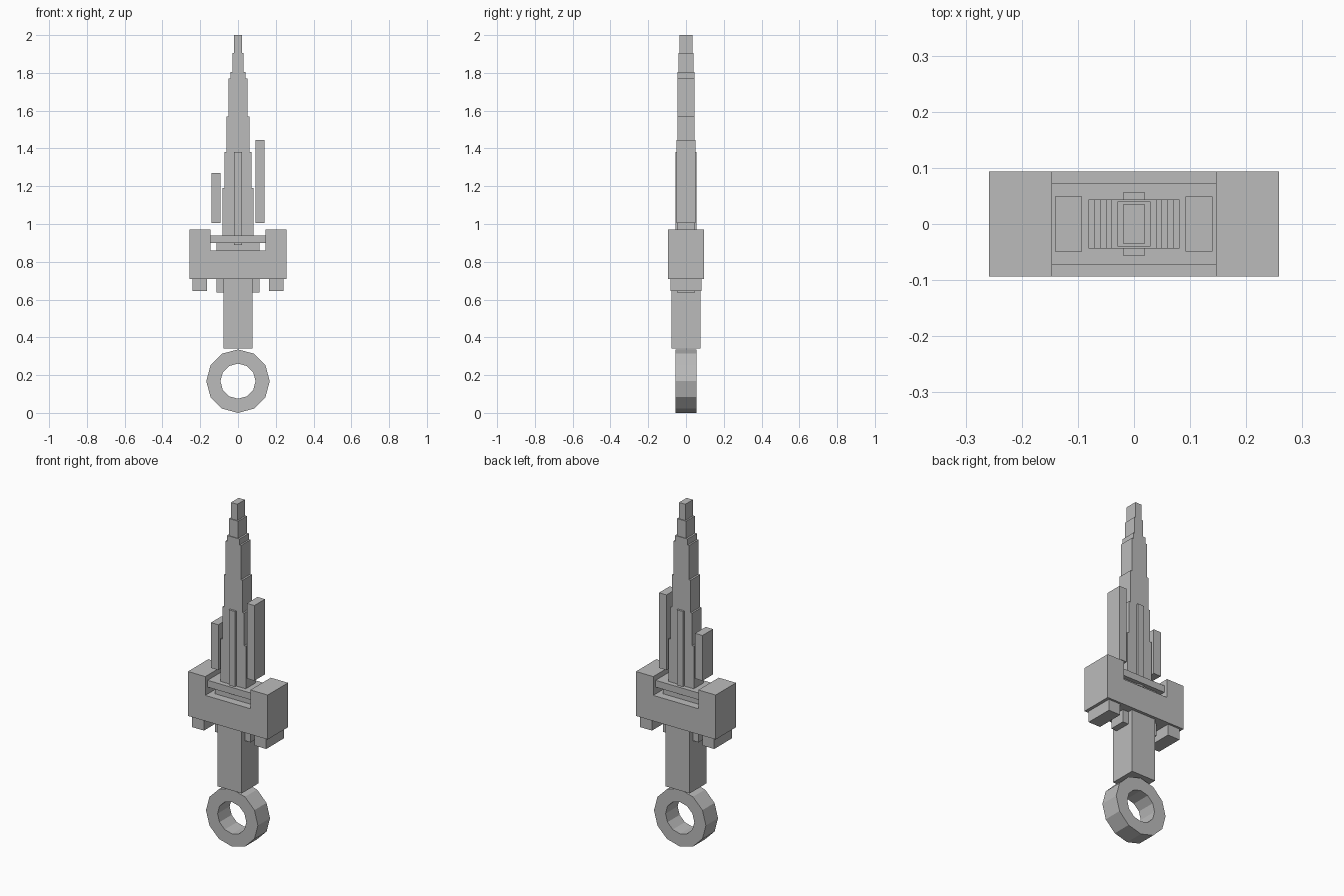
import bpy, bmesh, math

cube = bpy.data.objects.get("Cube")
if cube:
    bpy.data.objects.remove(cube, do_unlink=True)

# One flat grey for everything
GREY = (0.5, 0.5, 0.5, 1.0)
grey = bpy.data.materials.new("plain grey")
grey.use_nodes = True
grey.diffuse_color = GREY
grey.node_tree.nodes["Principled BSDF"].inputs["Base Color"].default_value = GREY


def finish(name, bm):
    bmesh.ops.recalc_face_normals(bm, faces=bm.faces)
    mesh = bpy.data.meshes.new(name)
    bm.to_mesh(mesh)
    bm.free()
    mesh.materials.append(grey)
    obj = bpy.data.objects.new(name, mesh)
    bpy.context.collection.objects.link(obj)
    return obj


def extrude_y(name, profile, half_y):
    """Extrude a closed (x, z) outline to both sides of the y = 0 plane."""
    bm = bmesh.new()
    face = bm.faces.new([bm.verts.new((x, -half_y, z)) for x, z in profile])
    moved = bmesh.ops.extrude_face_region(bm, geom=[face])["geom"]
    verts = [v for v in moved if isinstance(v, bmesh.types.BMVert)]
    bmesh.ops.translate(bm, verts=verts, vec=(0, 2 * half_y, 0))
    return finish(name, bm)


def box(name, x0, x1, half_y, z0, z1):
    return extrude_y(name, [(x0, z0), (x1, z0), (x1, z1), (x0, z1)], half_y)


# Pommel ring: twelve-sided, with a vertex at the top and bottom
SIDES, RING_Z, OUTER, INNER, RING_Y = 12, 0.168, 0.168, 0.093, 0.056
bm = bmesh.new()
loops = []
for i in range(SIDES):
    a = 2 * math.pi * i / SIDES
    loops.append([bm.verts.new((r * math.sin(a), y, RING_Z + r * math.cos(a)))
                  for r, y in ((OUTER, -RING_Y), (OUTER, RING_Y),
                               (INNER, RING_Y), (INNER, -RING_Y))])
for i in range(SIDES):
    a, b = loops[i], loops[(i + 1) % SIDES]
    for k in range(4):
        n = (k + 1) % 4
        bm.faces.new((a[k], a[n], b[n], b[k]))
finish("pommel_ring", bm)

# Grip and the core block that passes through the guard
box("grip", -0.078, 0.078, 0.077, 0.34, 0.75)
box("guard_core", -0.115, 0.115, 0.047, 0.637, 0.91)

# U-shaped guard
right_half = [(0.258, 0.71), (0.258, 0.97), (0.146, 0.97), (0.146, 0.86)]
left_half = [(-x, z) for x, z in reversed(right_half)]
extrude_y("guard", right_half + left_half, 0.094)
box("guard_plate", -0.146, 0.146, 0.072, 0.9, 0.94)

# Lugs below the guard ends
for side, sign in (("left", 1), ("right", -1)):
    x0, x1 = sorted((sign * 0.163, sign * 0.24))
    box("guard_lug_" + side, x0, x1, 0.082, 0.645, 0.71)

# Stepped blade, narrowing upward
outline = []
low = 0.93
for half_x, top in ((0.081, 1.19), (0.071, 1.38), (0.061, 1.57),
                    (0.05, 1.77), (0.04, 1.805)):
    outline += [(half_x, low), (half_x, top)]
    low = top
extrude_y("blade", outline + [(-x, z) for x, z in reversed(outline)], 0.044)
box("blade_upper_tip", -0.029, 0.029, 0.04, 1.8, 1.905)
box("blade_tip", -0.02, 0.02, 0.035, 1.9, 2.0)

# Raised rib on both faces of the blade
box("blade_rib", -0.02, 0.02, 0.056, 0.89, 1.38)

# Floating side blades of different heights
box("side_blade_left", 0.092, 0.14, 0.049, 1.005, 1.445)
box("side_blade_right", -0.141, -0.093, 0.049, 1.005, 1.27)
